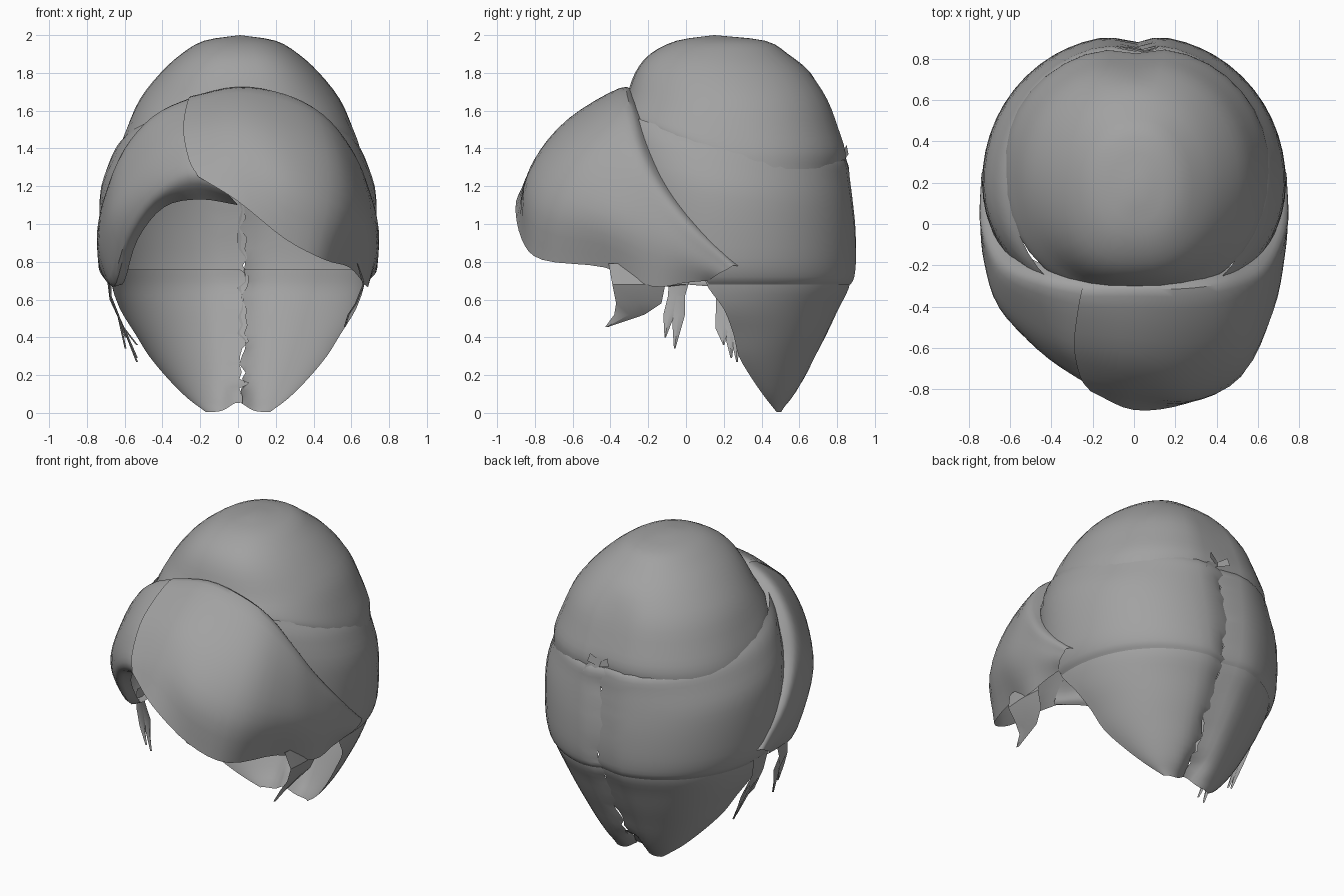
import bpy, bmesh, math, random
from mathutils import Vector as V

if "Cube" in bpy.data.objects:
    bpy.data.objects.remove(bpy.data.objects["Cube"])

random.seed(4)
hair = bpy.data.materials.new("ash grey hair")
hair.diffuse_color = (0.36, 0.36, 0.36, 1)
hair.use_nodes = True
hair.node_tree.nodes["Principled BSDF"].inputs["Base Color"].default_value = hair.diffuse_color


def spline(pts, n):
    """Catmull-Rom through pts, n steps per span."""
    pts = [V(p) for p in pts]
    ext = [pts[0] * 2 - pts[1]] + pts + [pts[-1] * 2 - pts[-2]]
    out = []
    for i in range(len(pts) - 1):
        a, b, c, d = ext[i:i + 4]
        for k in range(n):
            t = k / n
            out.append(0.5 * (2 * b + (c - a) * t + (2 * a - 5 * b + 4 * c - d) * t * t
                              + (3 * b - a - 3 * c + d) * t ** 3))
    return out + [pts[-1]]


def skin(name, rows, closed=False):
    """Open sheet through rows of points."""
    bm = bmesh.new()
    grid = [[bm.verts.new(p) for p in r] for r in rows]
    n = len(grid[0])
    for r, s in zip(grid, grid[1:]):
        for j in range(n if closed else n - 1):
            k = (j + 1) % n
            bm.faces.new((r[j], r[k], s[k], s[j]))
    bmesh.ops.remove_doubles(bm, verts=bm.verts, dist=0.0005)
    bmesh.ops.recalc_face_normals(bm, faces=bm.faces)
    me = bpy.data.meshes.new(name)
    bm.to_mesh(me)
    bm.free()
    ob = bpy.data.objects.new(name, me)
    bpy.context.collection.objects.link(ob)
    me.materials.append(hair)
    bpy.ops.object.select_all(action='DESELECT')
    ob.select_set(True)
    bpy.context.view_layer.objects.active = ob
    bpy.ops.object.shade_smooth_by_angle(angle=math.radians(35))
    return ob


def panel(name, columns, n=4):
    """Sheet from columns of control points, smoothed both ways."""
    cols = [spline(c, n) for c in columns]
    return skin(name, [spline(r, n) for r in zip(*cols)])


# Crown: height, front y, back y, half width, front lift
crown = [(2.0, .15, .15, 0, 0), (1.97, -.05, .42, .19, 0), (1.9, -.19, .54, .31, 0),
         (1.8, -.27, .66, .42, 0), (1.66, -.32, .76, .53, 0), (1.5, -.35, .82, .60, .1),
         (1.38, -.35, .855, .64, .19), (1.29, -.31, .845, .65, .24)]
rings = []
for z, yf, yb, hw, lift in crown:
    ring = []
    for i in range(36):
        t = math.tau * i / 36
        c, s = math.cos(t), math.sin(t)
        x = .01 + hw * math.copysign(abs(c) ** (.88 if s > 0 else .8), c)
        y = (yf + yb) / 2 + (yb - yf) / 2 * s
        if z < 1.7:
            y -= .03 * math.exp(-(x / .09) ** 2) * (s > 0)
        ring.append((x, y, z + lift * max(0, -s)))
    rings.append(ring)
skin("crown_dome", list(zip(*[spline(c, 3) for c in zip(*rings)])), True)


def back_half(name, layers, side, lift=0, n=3):
    """Half of a wrapped back layer: height, side edge y, back y, half width."""
    cols = []
    for i in range(19):
        f = i / 18
        col = []
        for z, ye, yb, hw in layers:
            yc = max(ye, .2)
            t0 = -math.asin((yc - ye) / .63)
            t = t0 + (math.pi / 2 - t0) * f
            x = hw * max(0, math.cos(t)) ** .92
            s = math.sin(t)
            y = yc + (yb - yc if s > 0 else .63) * s - .04 * math.exp(-(x / .08) ** 2)
            # lobed lower tip, higher at the centre seam; upper rows rise to the front
            zz = z + (.05 * math.exp(-(x / .06) ** 2) if z < .1 else 0)
            zz += lift * max(0, min(1, (z - .85) / .4)) * (1 - f) ** 2
            col.append((side * x, y, zz))
        cols.append(spline(col, n))
    # ragged seam down the back
    for p in cols[-1]:
        p.x = .025 + side * (random.uniform(-.035, .02) if p.z > .1 else 0)
    return skin(name, [list(r) for r in zip(*cols)])


# Middle wrap, then the tapering nape
upper = [(1.37, -.33, .83, .60), (1.32, -.34, .87, .645), (1.24, -.29, .88, .68),
         (1.12, -.19, .895, .725), (.98, -.08, .91, .735), (.82, .04, .915, .725),
         (.72, .1, .905, .70), (.68, .12, .885, .67)]
nape = [(.76, .08, .89, .68), (.66, .12, .875, .665), (.55, .2, .82, .625), (.42, .25, .76, .545),
        (.30, .28, .70, .47), (.18, .35, .64, .37), (.08, .42, .58, .27), (.005, .48, .52, .17)]
for side, word in ((1, "right"), (-1, "left")):
    back_half("back_wrap_" + word, upper, side, .22)
    back_half("nape_" + word, nape, side)

# Swept fringe, right of the parting: each column runs from crown to lower edge
fringe_right = [
    [(-.26, -.35, 1.67), (-.29, -.58, 1.51), (-.26, -.74, 1.34), (-.21, -.81, 1.25)],
    [(0, -.35, 1.72), (0, -.62, 1.56), (0, -.79, 1.36), (0, -.90, 1.12)],
    [(.25, -.35, 1.68), (.27, -.65, 1.48), (.27, -.84, 1.22), (.25, -.87, .92)],
    [(.45, -.32, 1.58), (.52, -.56, 1.37), (.53, -.72, 1.1), (.46, -.76, .81)],
    [(.6, -.26, 1.40), (.66, -.36, 1.2), (.67, -.43, 1.0), (.59, -.43, .77)],
    [(.68, -.15, 1.21), (.72, -.16, 1.05), (.725, -.17, .88), (.68, -.18, .67)],
    [(.735, .02, 1.0), (.745, .01, .9), (.735, .01, .8), (.69, .0, .69)],
    [(.73, .26, .78), (.735, .22, .76), (.725, .17, .735), (.69, .12, .70)]]
# Left fringe, ending in a lip that rolls inward
fringe_left = [
    [(-.1, -.34, 1.69), (-.14, -.6, 1.52), (-.1, -.78, 1.33), (-.08, -.84, 1.2), (0, -.74, 1.1)],
    [(-.26, -.34, 1.66), (-.29, -.58, 1.50), (-.28, -.7, 1.36), (-.26, -.75, 1.24), (-.2, -.66, 1.13)],
    [(-.45, -.3, 1.57), (-.48, -.48, 1.40), (-.48, -.58, 1.25), (-.45, -.61, 1.13), (-.39, -.53, 1.09)],
    [(-.6, -.24, 1.40), (-.65, -.35, 1.2), (-.65, -.41, 1.05), (-.59, -.42, .92), (-.53, -.36, .92)],
    [(-.68, -.15, 1.21), (-.72, -.17, 1.05), (-.72, -.19, .88), (-.66, -.2, .70), (-.60, -.16, .70)],
    [(-.735, .02, 1.0), (-.745, .01, .9), (-.735, .01, .8), (-.69, .0, .69), (-.64, .01, .68)],
    [(-.73, .26, .78), (-.735, .22, .76), (-.725, .17, .735), (-.69, .12, .69), (-.66, .12, .67)]]
for name, cols in (("fringe_right", fringe_right), ("fringe_left", fringe_left)):
    # tuck the upper edge under the crown and the wrap
    tucks = [V((c[0][0] * .88, c[0][1] + .09, c[0][2] - .03)) for c in cols]
    panel(name, [[t] + c for t, c in zip(tucks, cols)])


def wisp(name, spine, widths):
    """Flat lock hanging along a spine, widened along y."""
    skin(name, [[V(p) + V((0, -w, 0)), V(p) + V((0.01, 0, 0)), V(p) + V((0, w, 0))]
                for p, w in zip(spine, widths)])


# Loose locks by the ears
wisp("right_lock", [(.63, -.27, .79), (.66, -.25, .68), (.62, -.25, .58), (.58, -.30, .52), (.56, -.42, .455)],
     [.14, .14, .12, .08, .008])
for i, (y, z, w) in enumerate([(-.11, .40, .03), (-.06, .34, .035)]):
    wisp(f"left_lock_{i}", [(-.68, -.03, .74), (-.68, -.05, .62), (-.64, y + .02, .52), (-.60, y, z)],
         [.06, .045, w, .004])
for i, (y, z) in enumerate([(.19, .36), (.23, .29), (.26, .27)]):
    wisp(f"left_rear_lock_{i}", [(-.70, .2, .76), (-.68, .22, .6), (-.61, y, .45), (-.54, y + .01, z)],
         [.08, .06, .035, .004])

# Small ragged tuft where the crown strands meet at the back
for i, (dx, dz) in enumerate([(-.07, .04), (.06, .04), (.09, -.04)]):
    skin(f"back_tuft_{i}", [[(.04, .83, 1.38), (.05, .84, 1.34)],
                            [(.05 + dx, .85, 1.38 + dz), (.05 + dx * 1.2, .86, 1.33 + dz)]])
